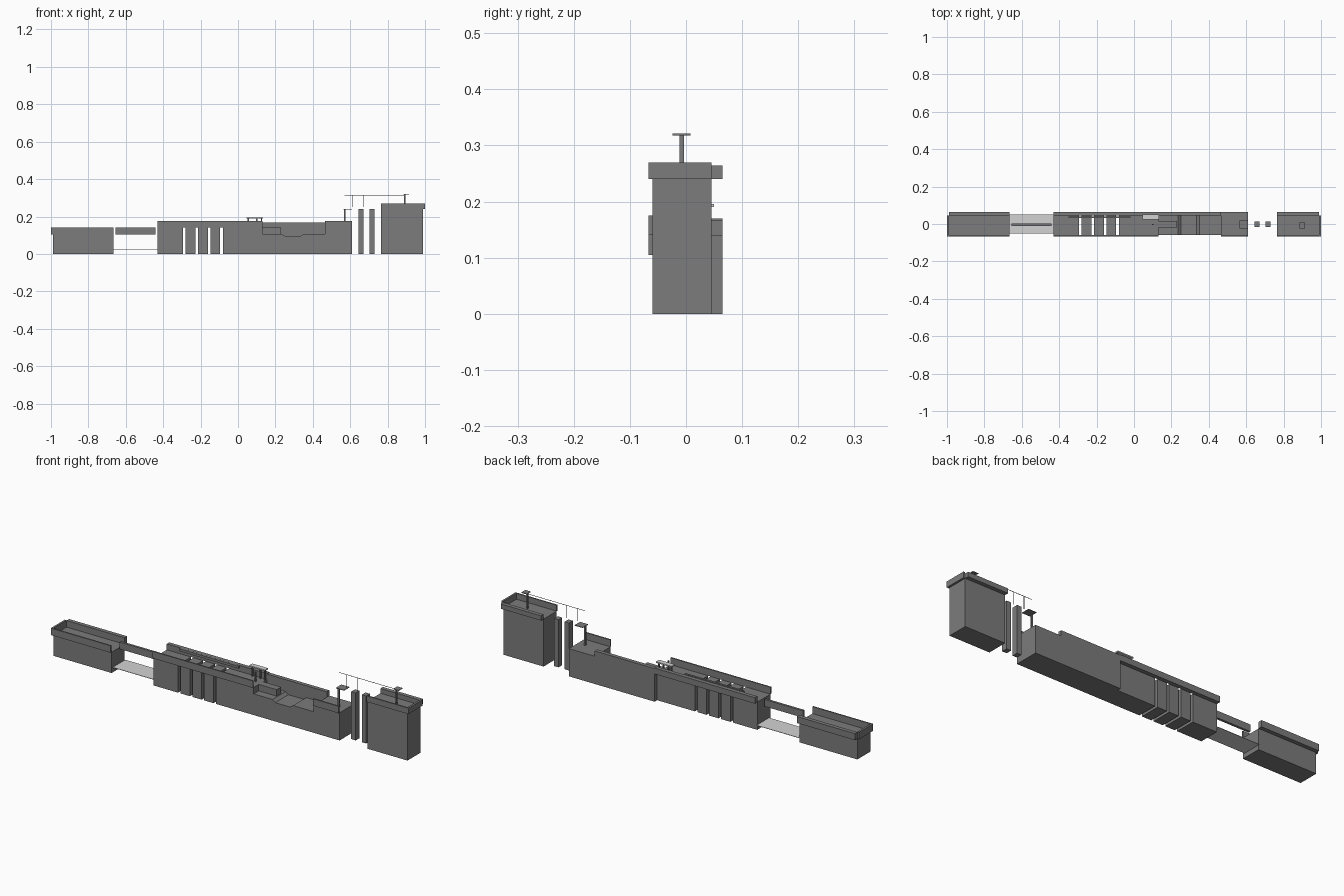
import bpy
import bmesh

old = bpy.data.objects.get("Cube")
if old:
    bpy.data.objects.remove(old, do_unlink=True)


def material(name, value):
    m = bpy.data.materials.new(name)
    m.use_nodes = True
    colour = (value, value, value, 1)
    m.diffuse_color = colour
    m.node_tree.nodes["Principled BSDF"].inputs["Base Color"].default_value = colour
    return m


stone = material("dark grey", 0.2)
pale = material("pale grey", 0.65)


def finish(name, bm, mat):
    bmesh.ops.recalc_face_normals(bm, faces=bm.faces[:])
    mesh = bpy.data.meshes.new(name)
    bm.to_mesh(mesh)
    bm.free()
    mesh.materials.append(mat)
    obj = bpy.data.objects.new(name, mesh)
    bpy.context.scene.collection.objects.link(obj)
    return obj


def box(name, x, y, z, mat=stone):
    """Axis-aligned box from (min, max) ranges."""
    bm = bmesh.new()
    bmesh.ops.create_cube(bm, size=1)
    for v in bm.verts:
        for i, (lo, hi) in enumerate((x, y, z)):
            v.co[i] = lo if v.co[i] < 0 else hi
    return finish(name, bm, mat)


def extrude_profile(name, points, y, mat=stone):
    """Side profile in x and z, extruded along y."""
    bm = bmesh.new()
    face = bm.faces.new([bm.verts.new((px, y[0], pz)) for px, pz in points])
    out = bmesh.ops.extrude_face_region(bm, geom=[face])
    for v in out["geom"]:
        if isinstance(v, bmesh.types.BMVert):
            v.co.y = y[1]
    return finish(name, bm, mat)


BODY = (-0.06, 0.045)
FRONT = (-0.067, -0.06)
BACK = (0.045, 0.065)


def parapets(name, x, low, high, back_high):
    box(name + "_front_wall", x, FRONT, (low, high))
    box(name + "_back_wall", x, BACK, (low, back_high))


# Low platform at the right end, open towards the bridge
box("low_platform", (-0.99, -0.665), BODY, (0, 0.105))
box("low_end_wall", (-1, -0.99), (FRONT[0], BODY[1]), (0.105, 0.14))
parapets("low", (-0.99, -0.665), 0.105, 0.14, 0.138)

# Gap with a beam above a thin pale sheet
box("gap_beam", (-0.655, -0.44), (-0.01, 0.002), (0.105, 0.14))
box("pale_sheet", (-0.665, -0.43), (-0.05, 0.05), (0.023, 0.025), pale)

# Slotted middle platform
gaps = [-0.287, -0.22, -0.154, -0.088]
starts = [-0.43] + [g + 0.007 for g in gaps]
ends = [g - 0.007 for g in gaps] + [0.13]
for i, span in enumerate(zip(starts, ends)):
    box(f"middle_block_{i + 1}", span, BODY, (0, 0.14))
parapets("middle", (-0.43, 0.13), 0.14, 0.175, 0.17)
box("long_bar", (-0.35, -0.02), (0.031, 0.041), (0.16, 0.172))

# Small stand with a pale top
box("stand_top", (0.045, 0.133), (0.025, 0.05), (0.19, 0.196), pale)
for i, x in enumerate((0.055, 0.1, 0.125)):
    box(f"stand_leg_{i + 1}", (x - 0.003, x + 0.003), (0.034, 0.04), (0.14, 0.19))
box("small_post", (0.097, 0.103), (-0.006, 0), (0.14, 0.19))

# Sunken terrain with a back wall and a step block
extrude_profile("sunken_floor", [
    (0.13, 0), (0.465, 0), (0.465, 0.107), (0.35, 0.107), (0.335, 0.095),
    (0.25, 0.095), (0.235, 0.107), (0.13, 0.107)], BODY)
box("sunken_back_wall", (0.13, 0.465), BACK, (0, 0.167))
box("step_block", (0.13, 0.23), (-0.02, 0.015), (0.107, 0.14))

# Landing beside the pillars
box("landing", (0.465, 0.61), (BODY[0], BACK[1]), (0, 0.14))
box("landing_front_wall", (0.465, 0.61), FRONT, (0.14, 0.175))

# Free-standing pillars
for i, x in enumerate((0.645, 0.704)):
    box(f"pillar_{i + 1}", (x, x + 0.025), (-0.017, 0.013), (0, 0.24))

# Tall platform at the left end
box("tall_platform", (0.765, 0.99), BODY, (0, 0.24))
box("tall_end_wall", (0.99, 1), (FRONT[0], BODY[1]), (0.24, 0.27))
parapets("tall", (0.765, 0.99), 0.24, 0.27, 0.264)


# Posts with flat caps
def capped_post(name, x, low, high, cap_x, cap_y):
    box(name, (x - 0.004, x + 0.004), (-0.012, -0.004), (low, high))
    box(name + "_cap", cap_x, cap_y, (high - 0.002, high + 0.001))


capped_post("landing_post", 0.57, 0.14, 0.24, (0.565, 0.61), (-0.025, 0.018))
capped_post("tall_post", 0.892, 0.24, 0.32, (0.885, 0.915), (-0.024, 0.008))

# Thin cable with two hanging lines
box("cable", (0.57, 0.89), (-0.009, -0.007), (0.313, 0.3145))
for i, x in enumerate((0.613, 0.672)):
    box(f"hanging_line_{i + 1}", (x, x + 0.0015), (-0.009, -0.007), (0.25, 0.313))
